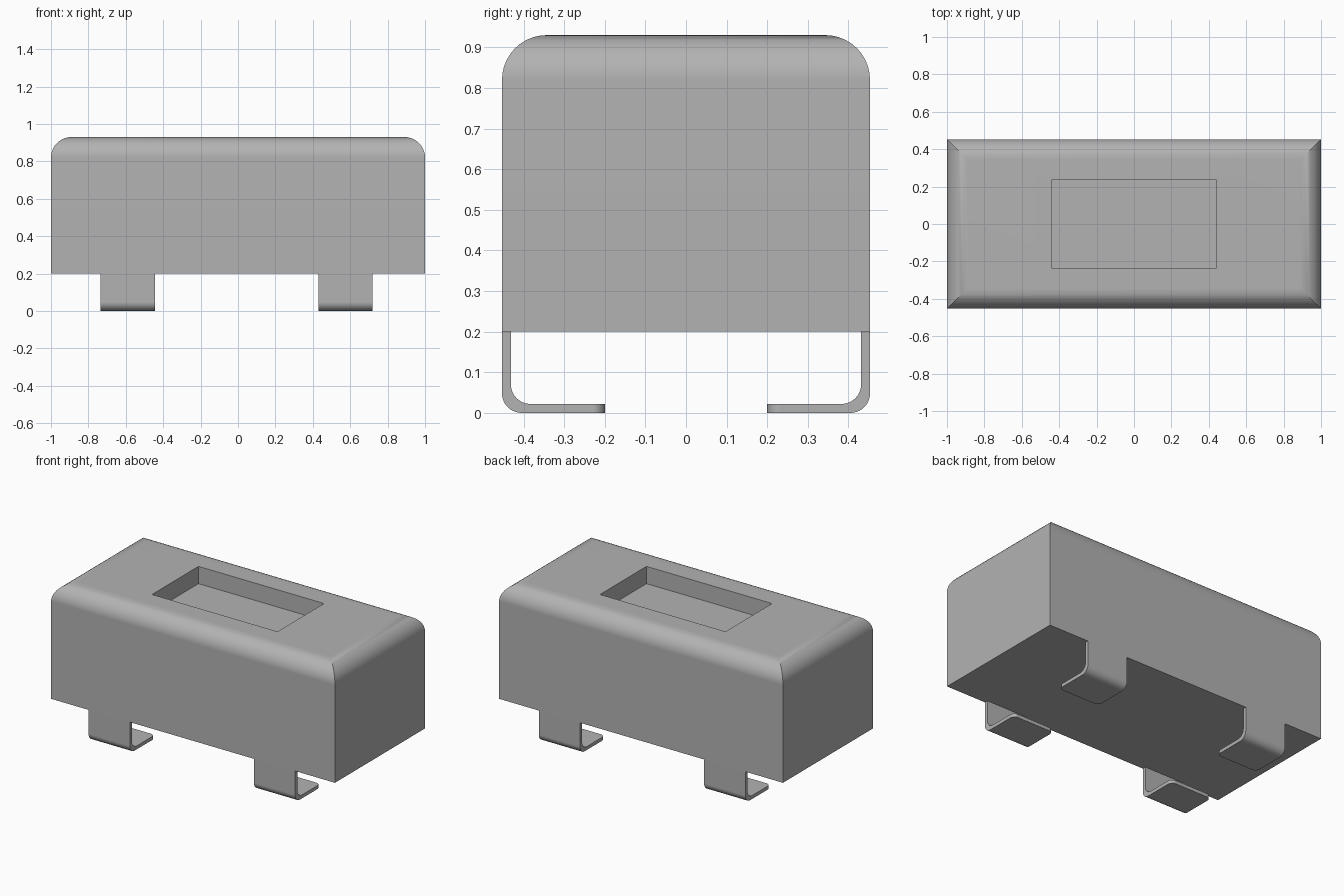
import bpy, bmesh
from math import sin, cos, pi, radians

if "Cube" in bpy.data.objects:
    bpy.data.objects.remove(bpy.data.objects["Cube"], do_unlink=True)

grey = bpy.data.materials.new("plain grey")
grey.use_nodes = True
COLOUR = (0.45, 0.45, 0.45, 1)
grey.diffuse_color = COLOUR
grey.node_tree.nodes["Principled BSDF"].inputs["Base Color"].default_value = COLOUR


def loft(name, rings):
    """Skin a list of four-point rings and cap both ends."""
    bm = bmesh.new()
    loops = [[bm.verts.new(p) for p in ring] for ring in rings]
    for a, b in zip(loops, loops[1:]):
        for i in range(4):
            j = (i + 1) % 4
            bm.faces.new((a[i], a[j], b[j], b[i]))
    bm.faces.new(loops[0][::-1])
    bm.faces.new(loops[-1])
    bmesh.ops.recalc_face_normals(bm, faces=bm.faces)
    mesh = bpy.data.meshes.new(name)
    bm.to_mesh(mesh)
    bm.free()
    obj = bpy.data.objects.new(name, mesh)
    bpy.context.collection.objects.link(obj)
    mesh.materials.append(grey)
    bpy.ops.object.select_all(action="DESELECT")
    obj.select_set(True)
    bpy.context.view_layer.objects.active = obj
    bpy.ops.object.shade_smooth_by_angle(angle=radians(30))
    weighted = obj.modifiers.new("weighted normals", "WEIGHTED_NORMAL")
    weighted.keep_sharp = True
    return obj


def rectangle(hx, hy, z):
    return [(-hx, -hy, z), (hx, -hy, z), (hx, hy, z), (-hx, hy, z)]


# Body: straight walls, rounded top edge with mitred corners, sunken pocket
HALF_X, HALF_Y, BOTTOM, TOP, ROUND = 1.0, 0.453, 0.2, 0.93, 0.11
STEPS = 10
angles = [i / STEPS * pi / 2 for i in range(STEPS + 1)]
rings = [rectangle(HALF_X, HALF_Y, BOTTOM)]
for a in angles:
    inset = ROUND * (1 - cos(a))
    rings.append(rectangle(HALF_X - inset, HALF_Y - inset, TOP - ROUND * (1 - sin(a))))
rings += [rectangle(0.442, 0.234, TOP), rectangle(0.442, 0.234, TOP - 0.11)]
loft("body", rings)

# Terminal strips: down the side, bent inward under the body, rounded tip
THICK, BEND, TIP, TIP_Y, HALF_W = 0.022, 0.048, 0.03, 0.2, 0.145


def terminal(name, centre_x, side):
    # each station holds outer point, inner point and half width
    stations = [((HALF_Y, BOTTOM), (HALF_Y - THICK, BOTTOM), HALF_W)]
    for a in angles:
        dy, dz = BEND * (1 - cos(a)), BEND * (1 - sin(a))
        stations.append(((HALF_Y - dy, dz), (HALF_Y - THICK - dy, THICK + dz), HALF_W))
    for a in angles:
        y = TIP_Y + TIP * (1 - sin(a))
        stations.append(((y, 0), (y, THICK), HALF_W - TIP * (1 - cos(a))))
    loft(name, [[(centre_x - w, side * o[0], o[1]), (centre_x + w, side * o[0], o[1]),
                 (centre_x + w, side * i[0], i[1]), (centre_x - w, side * i[0], i[1])]
                for o, i, w in stations])


for x_name, x in (("right", -0.59), ("left", 0.575)):
    for y_name, side in (("front", -1), ("back", 1)):
        terminal(f"{y_name}_{x_name}_terminal", x, side)
